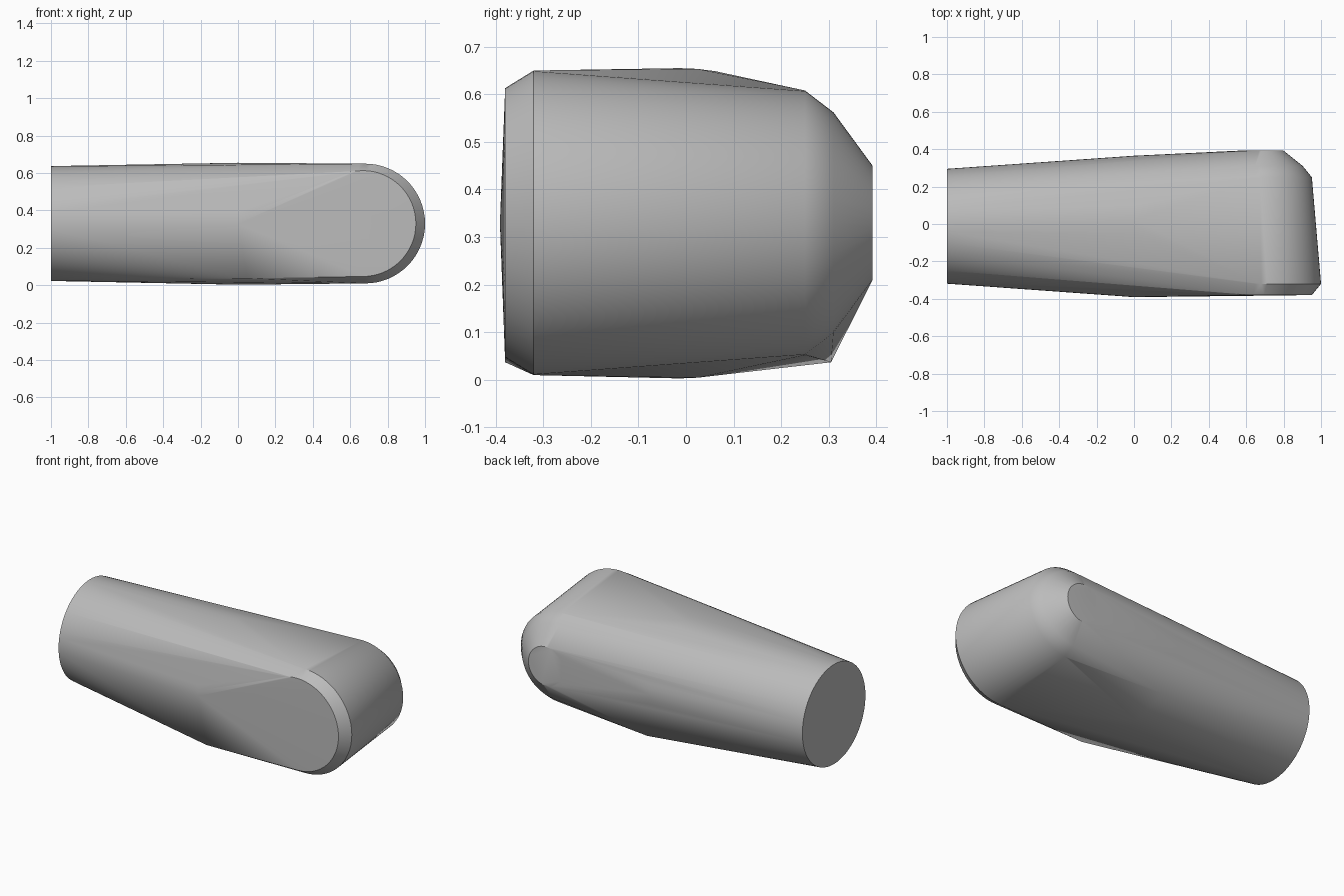
import bpy, bmesh, math
from mathutils import Vector

cube = bpy.data.objects.get("Cube")
if cube:
    bpy.data.objects.remove(cube, do_unlink=True)

SEG = 64
MID_Z = 0.33

grey = bpy.data.materials.new("plain grey")
grey.use_nodes = True
grey.diffuse_color = (0.5, 0.5, 0.5, 1)
grey.node_tree.nodes["Principled BSDF"].inputs["Base Color"].default_value = (0.5, 0.5, 0.5, 1)

bm = bmesh.new()


def ring(centre, u, v):
    """Ellipse of points around centre with half axes u and v."""
    for i in range(SEG):
        a = 2 * math.pi * i / SEG
        bm.verts.new(Vector(centre) + Vector(u) * math.cos(a) + Vector(v) * math.sin(a))


# Round flat end and widest middle section of the handle
ring((-1, -0.012, MID_Z), (0, 0.307, 0), (0, 0, 0.307))
ring((0, -0.013, 0.329), (0, 0.378, 0), (0, 0, 0.326))

# Rounded end, as rings about the y axis: y, centre x, radius
for y, x, r in [(-0.38, 0.668, 0.283), (-0.32, 0.68, 0.32), (0.25, 0.673, 0.278),
                (0.31, 0.67, 0.232), (0.392, 0.68, 0.12)]:
    ring((x, y, MID_Z), (r, 0, 0), (0, 0, r))

# Lower corners where the round section flattens out
for y in (-0.38, 0.305):
    bm.verts.new((0.05, y, 0.037))

# Skin the sections with one convex surface
hull = bmesh.ops.convex_hull(bm, input=bm.verts[:])
loose = {g for g in hull["geom_interior"] + hull["geom_unused"]
         if isinstance(g, bmesh.types.BMVert)}
bmesh.ops.delete(bm, geom=list(loose), context='VERTS')
bmesh.ops.dissolve_limit(bm, angle_limit=math.radians(0.3), verts=bm.verts[:], edges=bm.edges[:])
bmesh.ops.recalc_face_normals(bm, faces=bm.faces[:])

mesh = bpy.data.meshes.new("handle_body")
bm.to_mesh(mesh)
bm.free()
body = bpy.data.objects.new("handle_body", mesh)
bpy.context.collection.objects.link(body)
mesh.materials.append(grey)

bpy.ops.object.select_all(action='DESELECT')
body.select_set(True)
bpy.context.view_layer.objects.active = body
bpy.ops.object.shade_smooth_by_angle(angle=math.radians(35))
